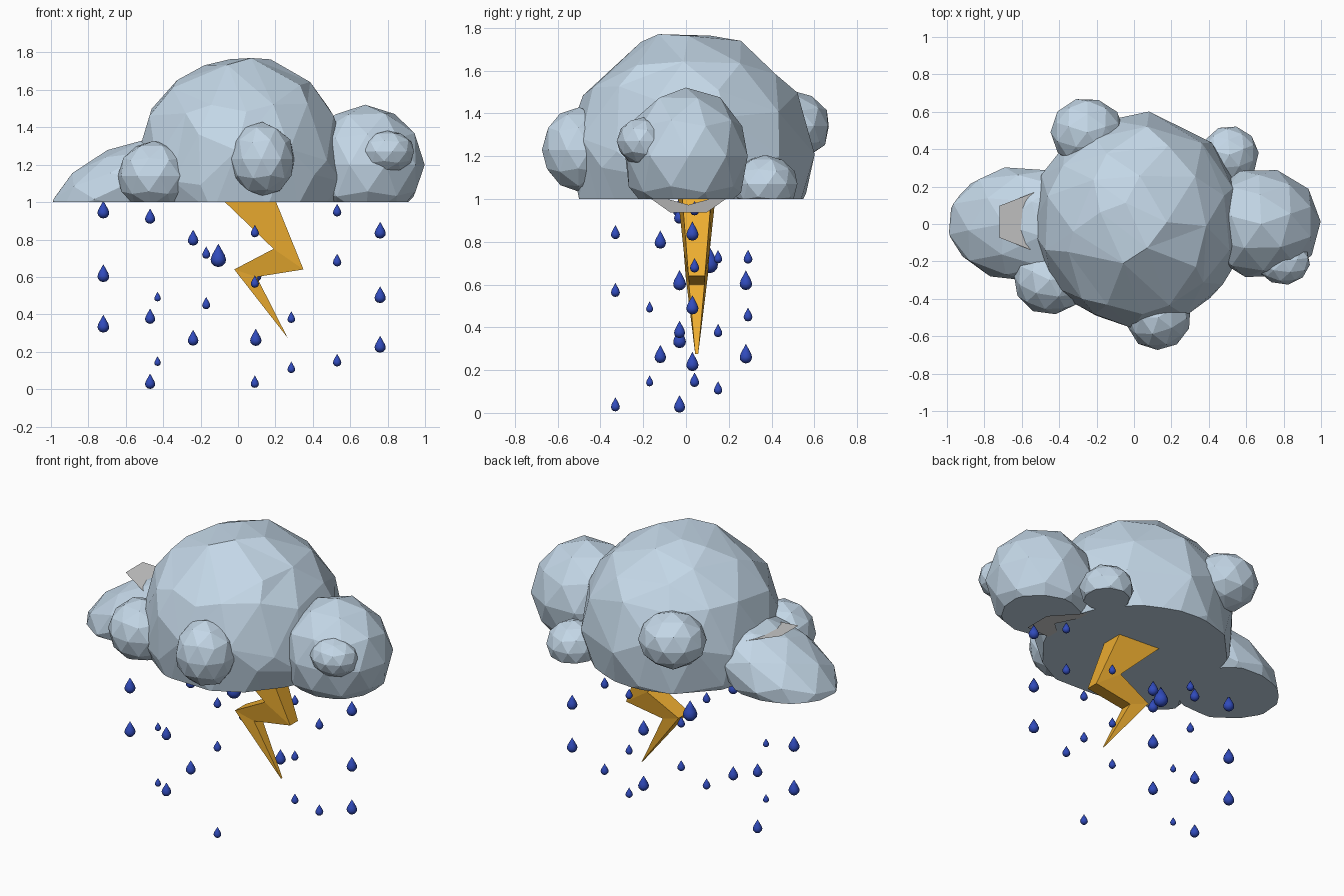
import bpy, bmesh, random
from math import radians, sin, cos, tau
from mathutils import Matrix, Vector

if "Cube" in bpy.data.objects:
    bpy.data.objects.remove(bpy.data.objects["Cube"])

random.seed(4)


def material(name, color):
    m = bpy.data.materials.new(name)
    m.diffuse_color = (*color, 1)
    m.use_nodes = True
    m.node_tree.nodes["Principled BSDF"].inputs["Base Color"].default_value = m.diffuse_color
    return m


def add_object(name, bm, mat=None):
    me = bpy.data.meshes.new(name)
    bmesh.ops.recalc_face_normals(bm, faces=bm.faces)
    bm.to_mesh(me)
    bm.free()
    ob = bpy.data.objects.new(name, me)
    bpy.context.collection.objects.link(ob)
    if mat:
        me.materials.append(mat)
    return ob


cloud_mat = material("cloud_grey", (0.55, 0.68, 0.80))
bolt_mat = material("bolt_yellow", (0.85, 0.42, 0.03))
rain_mat = material("rain_blue", (0.03, 0.07, 0.50))


# Cloud puffs: faceted, slightly uneven balls
def puff(name, loc, size, sub=2, tilt=0):
    bm = bmesh.new()
    bmesh.ops.create_icosphere(bm, subdivisions=sub, radius=1.03)
    for v in bm.verts:
        v.co *= random.uniform(0.98, 1.02)
    mtx = (Matrix.Translation(loc) @ Matrix.Rotation(radians(tilt), 4, 'Y')
           @ Matrix.Diagonal((*size, 1)) @ Matrix.Rotation(random.uniform(0, 1), 4, 'Z'))
    bmesh.ops.transform(bm, matrix=mtx, verts=bm.verts)
    return add_object(name, bm, cloud_mat)


cloud = puff("cloud", (0.02, 0.02, 1.2), (0.55, 0.55, 0.56), 3)
dec = cloud.modifiers.new("facets", 'DECIMATE')
dec.ratio = 0.45
lobes = [
    puff("left_lobe", (-0.61, 0, 1.09), (0.42, 0.30, 0.20), 2, -25),
    puff("right_lobe", (0.68, 0, 1.2), (0.31, 0.29, 0.31)),
    puff("front_left_lobe", (-0.45, -0.30, 1.14), (0.19, 0.18, 0.18)),
    puff("front_lobe", (0.13, -0.50, 1.23), (0.17, 0.17, 0.19)),
    puff("right_bump", (0.80, -0.20, 1.27), (0.14, 0.12, 0.11)),
    puff("back_left_lobe", (-0.25, 0.49, 1.34), (0.19, 0.18, 0.16)),
    puff("back_right_lobe", (0.51, 0.37, 1.07), (0.15, 0.15, 0.13)),
]
for lobe in lobes:
    mod = cloud.modifiers.new("join", 'BOOLEAN')
    mod.operation = 'UNION'
    mod.solver = 'EXACT'
    mod.object = lobe
bpy.context.view_layer.update()

# Merge the lobes and slice the cloud flat underneath
deps = bpy.context.evaluated_depsgraph_get()
merged = bpy.data.meshes.new_from_object(cloud.evaluated_get(deps))
cloud.modifiers.clear()
bm = bmesh.new()
bm.from_mesh(merged)
cut = bmesh.ops.bisect_plane(bm, geom=bm.verts[:] + bm.edges[:] + bm.faces[:],
                             plane_co=(0, 0, 1.0), plane_no=(0, 0, 1), clear_inner=True)
rim = [e for e in cut["geom_cut"] if isinstance(e, bmesh.types.BMEdge)]
bmesh.ops.holes_fill(bm, edges=rim, sides=0)
bmesh.ops.recalc_face_normals(bm, faces=bm.faces)
bm.to_mesh(cloud.data)
bm.free()
for lobe in lobes:
    bpy.data.objects.remove(lobe)

# Thin tilted plate poking out at both ends of the cloud
bm = bmesh.new()
for s in (-1, 1):
    def pt(x, y):
        return bm.verts.new((s * x, y + 0.012, 1.136 - 0.277 * s * x))
    tip_a, tip_b = pt(0.72, -0.085), pt(0.72, 0.085)
    in_a, in_b = pt(0.45, -0.19), pt(0.45, 0.19)
    hole, hole_a, hole_b = pt(0.59, 0), pt(0.45, -0.14), pt(0.45, 0.14)
    bm.faces.new((tip_a, hole, hole_a, in_a))
    bm.faces.new((tip_a, tip_b, hole))
    bm.faces.new((tip_b, in_b, hole_b, hole))
add_object("inner_plate", bm)

# Lightning bolt: x, z, half thickness around the zigzag
zigzag = [(-0.08, 1.01, 0.088), (0.19, 0.75, 0.06), (-0.02, 0.64, 0.052), (0.265, 0.275, 0.007),
          (0.10, 0.60, 0.036), (0.35, 0.64, 0.038), (0.20, 1.01, 0.068)]
bm = bmesh.new()
front = [bm.verts.new((x, 0.05 - t, z)) for x, z, t in zigzag]
back = [bm.verts.new((x, 0.05 + t, z)) for x, z, t in zigzag]
for ids in ((0, 1, 5, 6), (1, 2, 4, 5), (2, 3, 4)):
    bm.faces.new([front[i] for i in ids])
    bm.faces.new([back[i] for i in reversed(ids)])
for i in range(7):
    j = (i + 1) % 7
    bm.faces.new((front[i], back[i], back[j], front[j]))
add_object("lightning_bolt", bm, bolt_mat)


# Raindrops: lathed teardrop, one mesh per column of rain
PROFILE = [(0.18, -0.45), (0.30, -0.32), (0.33, -0.17), (0.27, 0.02), (0.14, 0.25)]
SIDES = 10


def add_drop(bm, x, y, z, h):
    c = Vector((x, y, z))
    rings = [[bm.verts.new(c + h * Vector((r * cos(tau * k / SIDES), r * sin(tau * k / SIDES), q)))
              for k in range(SIDES)] for r, q in PROFILE]
    low = bm.verts.new(c - Vector((0, 0, h / 2)))
    top = bm.verts.new(c + Vector((0, 0, h / 2)))
    for k in range(SIDES):
        n = (k + 1) % SIDES
        bm.faces.new((low, rings[0][n], rings[0][k]))
        bm.faces.new((top, rings[-1][k], rings[-1][n]))
        for a, b in zip(rings, rings[1:]):
            bm.faces.new((a[k], a[n], b[n], b[k]))


columns = [  # x, y, drop height, levels
    (-0.72, -0.03, 0.095, (0.96, 0.62, 0.35)), (-0.47, -0.03, 0.082, (0.925, 0.39, 0.042)),
    (-0.43, -0.17, 0.052, (0.495, 0.15)), (-0.24, -0.12, 0.085, (0.81, 0.275)),
    (-0.17, 0.29, 0.065, (0.73, 0.46)), (-0.105, 0.11, 0.125, (0.715,)),
    (0.09, -0.33, 0.066, (0.845, 0.575, 0.04)), (0.095, 0.28, 0.092, (0.62, 0.277)),
    (0.285, 0.15, 0.062, (0.73, 0.385, 0.117)), (0.53, 0.04, 0.068, (0.957, 0.69, 0.155)),
    (0.76, 0.03, 0.09, (0.85, 0.505, 0.24)),
]
for x, y, h, levels in columns:
    bm = bmesh.new()
    for z in levels:
        add_drop(bm, x, y, z, h)
    ob = add_object("raindrops", bm, rain_mat)
    ob.data.polygons.foreach_set("use_smooth", [True] * len(ob.data.polygons))
